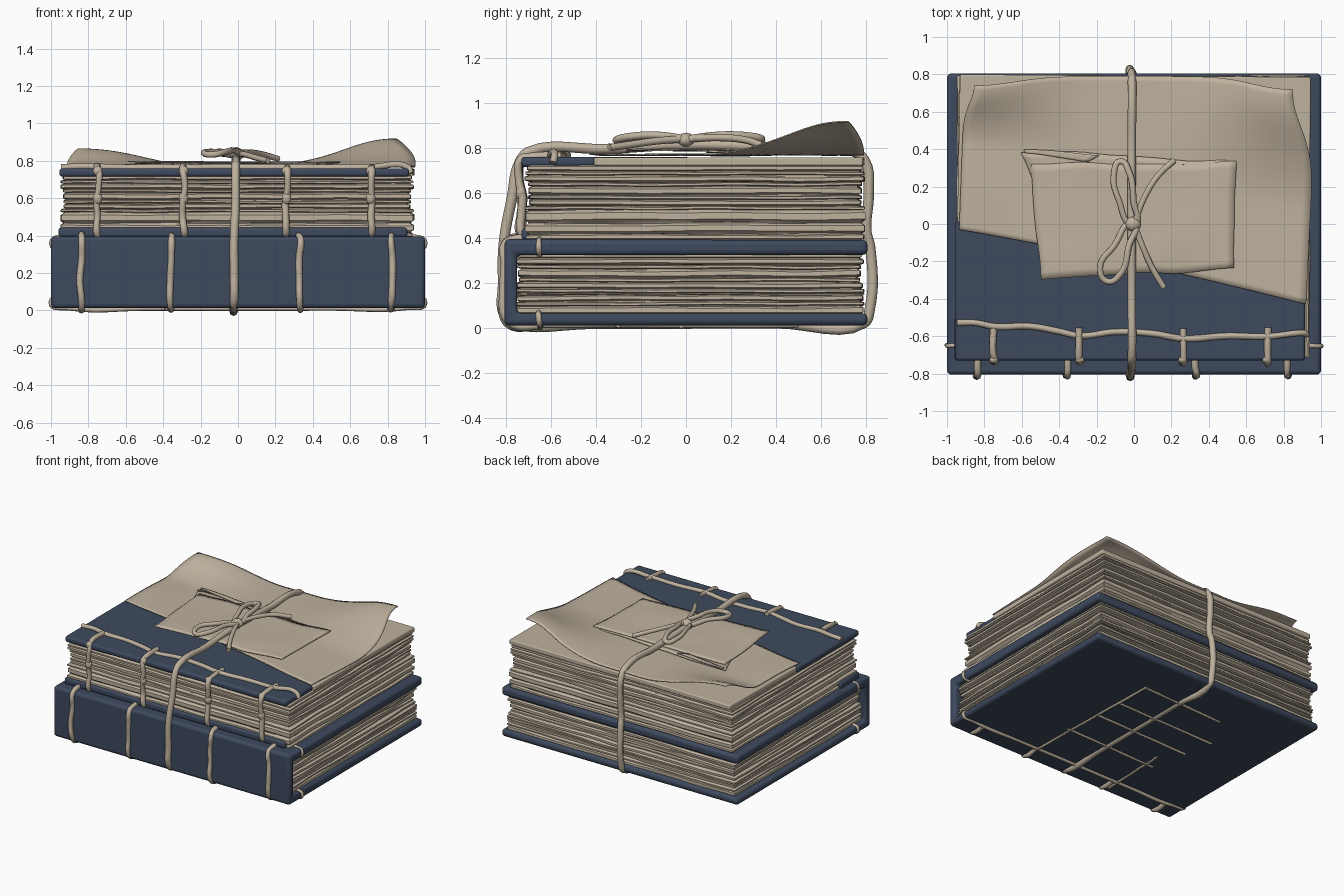
import bpy, bmesh, math, random
from mathutils import Vector, noise

random.seed(4)
if "Cube" in bpy.data.objects:
    bpy.data.objects.remove(bpy.data.objects["Cube"])


def material(name, rgb):
    m = bpy.data.materials.new(name)
    m.use_nodes = True
    m.diffuse_color = (*rgb, 1)
    m.node_tree.nodes["Principled BSDF"].inputs["Base Color"].default_value = (*rgb, 1)
    return m


navy = material("navy cloth", (0.048, 0.068, 0.112))
beige = material("aged paper", (0.52, 0.445, 0.345))


def activate(ob):
    bpy.ops.object.select_all(action="DESELECT")
    ob.select_set(True)
    bpy.context.view_layer.objects.active = ob


def finish(name, bm, mat, bevel=0, thick=0, angle=40):
    bmesh.ops.recalc_face_normals(bm, faces=bm.faces)
    me = bpy.data.meshes.new(name)
    bm.to_mesh(me)
    bm.free()
    me.materials.append(mat)
    ob = bpy.data.objects.new(name, me)
    bpy.context.collection.objects.link(ob)
    activate(ob)
    if thick:
        mod = ob.modifiers.new("thickness", "SOLIDIFY")
        mod.thickness = thick
    if bevel:
        mod = ob.modifiers.new("soft edges", "BEVEL")
        mod.width, mod.segments = bevel, 3
    bpy.ops.object.shade_smooth_by_angle(angle=math.radians(angle))
    return ob


def prism(name, outline, push, mat, bevel):
    """Extrude a closed 3D outline along a vector."""
    bm = bmesh.new()
    face = bm.faces.new([bm.verts.new(p) for p in outline])
    new = bmesh.ops.extrude_face_region(bm, geom=[face])["geom"]
    bmesh.ops.translate(bm, vec=push, verts=[v for v in new if isinstance(v, bmesh.types.BMVert)])
    return finish(name, bm, mat, bevel)


def page_block(name, x0, x1, y0, y1, z0, z1, layers):
    """Loft rings around a rectangle; grooves between layers read as gatherings."""
    n = 20
    corners = [(x0, y0), (x1, y0), (x1, y1), (x0, y1)]
    edge = []
    for (ax, ay), (bx, by) in zip(corners, corners[1:] + corners[:1]):
        edge += [(ax + (bx - ax) * i / n, ay + (by - ay) * i / n) for i in range(n)]
    cx, cy = (x0 + x1) / 2, (y0 + y1) / 2
    bm = bmesh.new()
    rings = []
    scale = (z1 - z0) / sum(layers)
    z = z0
    for k, weight in enumerate(layers):
        t = weight * scale
        inset = random.uniform(0, 0.022)
        for part, groove in ((0.04, 0.016), (0.25, 0), (0.75, 0), (0.96, 0.016)):
            ring = []
            for x, y in edge:
                d = inset + groove + 0.008 * noise.noise(Vector((x * 4, y * 4, k * 3.7)))
                fx, fy = (x - cx) / (x1 - cx), (y - cy) / (y1 - cy)
                wave = 0.006 * noise.noise(Vector((x * 3, y * 3, k * 1.3 + 9)))
                lift = wave if z0 < z + part * t - 0.02 and z + part * t + 0.02 < z1 else 0
                ring.append(bm.verts.new((x - d * fx ** 7, y - d * fy ** 7, z + part * t + lift)))
            rings.append(ring)
        z += t
    for a, b in zip(rings, rings[1:]):
        for i in range(len(a)):
            j = (i + 1) % len(a)
            bm.faces.new((a[i], a[j], b[j], b[i]))
    bm.faces.new(rings[0])
    bm.faces.new(rings[-1])
    return finish(name, bm, beige, angle=35)


def cord(name, pts, r, closed=False, wobble=0.0):
    """Round string through the given points."""
    cu = bpy.data.curves.new(name, "CURVE")
    cu.dimensions = "3D"
    cu.bevel_depth, cu.bevel_resolution, cu.resolution_u = r, 2, 6
    cu.use_fill_caps = True
    sp = cu.splines.new("BEZIER")
    sp.bezier_points.add(len(pts) - 1)
    sp.use_cyclic_u = closed
    for bp, p in zip(sp.bezier_points, pts):
        bp.co = [c + random.uniform(-wobble, wobble) for c in p]
        bp.radius = 1 + random.uniform(-12, 12) * wobble
        bp.handle_left_type = bp.handle_right_type = "AUTO"
    cu.materials.append(beige)
    ob = bpy.data.objects.new(name, cu)
    bpy.context.collection.objects.link(ob)
    activate(ob)
    bpy.ops.object.convert(target="MESH")
    bpy.ops.object.shade_smooth_by_angle(angle=math.radians(60))


def knot(name, loc, size):
    bm = bmesh.new()
    bmesh.ops.create_icosphere(bm, subdivisions=2, radius=1)
    bmesh.ops.scale(bm, vec=size, verts=bm.verts)
    bmesh.ops.translate(bm, vec=loc, verts=bm.verts)
    finish(name, bm, beige, angle=60)


def sheet(name, place, nu, nv, thick=0.006):
    """Thin sheet from a function of u and v."""
    bm = bmesh.new()
    g = [[bm.verts.new(place(i / nu, j / nv)) for j in range(nv + 1)] for i in range(nu + 1)]
    for i in range(nu):
        for j in range(nv):
            bm.faces.new((g[i][j], g[i + 1][j], g[i + 1][j + 1], g[i][j + 1]))
    finish(name, bm, beige, thick=thick)


# Lower book: one wrapped case with the spine at the front, and its pages
case = [(-.805, .012), (.805, .012), (.805, .066), (-.75, .066),
        (-.75, .325), (.805, .325), (.805, .39), (-.805, .395)]
prism("lower_cover", [(-1, y, z) for y, z in case], (2, 0, 0), navy, 0.022)
page_block("lower_pages", -.965, .965, -.76, .79, .06, .33, [4, 2, 3, 1, 2, 3, 2, 4, 2, 3, 2])

# Upper book: exposed gatherings between partial covers
page_block("upper_pages", -.95, .94, -.715, .795, .39, .725, [3, 5, 6, 2, 3, 2, 4, 2, 3, 2, 3])
prism("upper_back_cover", [(-.96, -.73, .392), (.905, -.73, .392), (.905, -.5, .392), (-.96, -.5, .392)],
      (0, 0, .05), navy, 0.015)
prism("upper_front_cover", [(-.955, -.73, .715), (.915, -.73, .715), (.915, -.4, .715), (-.955, .02, .715)],
      (0, 0, .045), navy, 0.016)
prism("upper_end_leaves", [(-.945, .01, .72), (.935, -.41, .72), (.945, .785, .72), (-.93, .8, .72)],
      (0, 0, .038), beige, 0.008)


# Loose sheet with curled rear corners
def smooth(a, b, t):
    t = max(0, min(1, (t - a) / (b - a)))
    return t * t * (3 - 2 * t)


def loose_sheet(u, v):
    front = -.03 - .32 * u - .08 * u * u
    x = -.935 + (1.855 + .06 * v) * u + .03 * v * (1 - u)
    y = front + (.79 - front) * v
    right = smooth(.55, 1, u) * smooth(.4, 1, v)
    left = smooth(.4, 0, u) * smooth(.55, 1, v)
    x += -.13 * right ** 2 + .05 * left ** 2
    y -= .07 * right ** 2 + .05 * left ** 2
    ripple = .008 * noise.noise(Vector((x * 2.5, y * 2.5, 1)))
    return x, y, .772 + ripple + .145 * right + .095 * left


sheet("loose_sheet", loose_sheet, 40, 36)


# Folded letter and the slip under it
def quad_sheet(a, b, c, d, z, rough):
    def place(u, v):
        p = (Vector(a) * (1 - u) + Vector(b) * u) * (1 - v) + (Vector(d) * (1 - u) + Vector(c) * u) * v
        n = noise.noise(Vector((p.x * 4, p.y * 4, z * 50)))
        return p.x + .015 * n, p.y + .02 * n, z + rough * n
    return place


sheet("letter", quad_sheet((-.5, -.3), (.53, -.24), (.54, .325), (-.55, .32), .792, .008), 24, 16)
sheet("under_slip", quad_sheet((-.48, .1), (.5, .1), (.5, .33), (-.6, .39), .785, .004), 20, 8)
sheet("letter_flap", quad_sheet((-.59, .375), (-.25, .33), (-.18, .37), (-.59, .395), .798, .003), 10, 3)

# Tie around both books
tie = [(-.70, .78), (-.35, .795), (0, .812), (.4, .80), (.74, .785), (.795, .74), (.812, .6),
       (.80, .43), (.818, .36), (.815, .08), (.79, .021), (.4, .021), (-.4, .021), (-.77, .021),
       (-.808, .06), (-.812, .2), (-.81, .37), (-.77, .58), (-.735, .74)]
cord("book_tie", [(-.012 - .01 * (z < .4), y, z) for y, z in tie], .023, True, .002)

# Bow: knot, two loops, two loose ends
knot("bow_knot", (-.005, 0, .835), (.045, .04, .032))
cord("bow_loop_rear", [(0, 0, .835), (-.085, .13, .85), (-.105, .27, .845), (-.07, .335, .84),
                       (-.025, .28, .85), (-.005, .12, .855)], .017, True, .003)
cord("bow_loop_front", [(0, 0, .835), (-.11, -.12, .85), (-.18, -.23, .845), (-.14, -.305, .83),
                        (-.07, -.26, .845), (-.03, -.12, .855)], .017, True, .003)
cord("bow_end_rear", [(0, 0, .84), (.06, .15, .845), (.13, .26, .835), (.215, .34, .81)], .016)
cord("bow_end_front", [(0, 0, .84), (.05, -.13, .83), (.1, -.24, .815), (.16, -.34, .80)], .016)

# Sewing cords across the spines
for i, x in enumerate((-.84, -.36, .33, .82)):
    cord(f"lower_sewing_{i}", [(x, -.64, .395), (x, -.77, .397), (x, -.803, .375), (x, -.807, .28),
                               (x, -.807, .16), (x, -.807, .05), (x, -.77, .014), (x, -.65, .014)],
         .018, wobble=.006)
for i, x in enumerate((-.75, -.29, .26, .71)):
    cord(f"upper_sewing_{i}", [(x, -.56, .765), (x, -.69, .765), (x, -.73, .745), (x, -.735, .66),
                               (x, -.728, .58), (x, -.728, .5), (x, -.735, .42), (x, -.71, .395)],
         .018, wobble=.007)
    knot(f"sewing_knot_{i}", (x, -.732, .6), (.026, .022, .035))
    knot(f"sewing_top_knot_{i}", (x, -.725, .745), (.026, .022, .028))

# Long cords along the joints
for name, z0, z1 in (("lower_joint_cord_top", .322, .396), ("lower_joint_cord_bottom", .07, .013)):
    xs = [-.9, -.5, 0, .5, .9]
    ring = [(x, -.65, z1) for x in xs] + [(1.0, -.65, (z0 + z1) / 2)]
    ring += [(x, -.65, z0) for x in reversed(xs)] + [(-1.0, -.65, (z0 + z1) / 2)]
    cord(name, ring, .013, True, .003)
joint = [(-.95, -.525), (-.85, -.53), (-.75, -.55), (-.55, -.545), (-.4, -.575), (-.29, -.6), (-.1, -.575),
         (.1, -.585), (.26, -.61), (.5, -.595), (.71, -.605), (.91, -.585)]
cord("upper_joint_cord", [(x, y, .766) for x, y in joint] + [(.925, -.59, .735)], .017, wobble=.004)

# Crossed cords under the lower book
for i, (ax, ay, bx, by) in enumerate(((.33, -.75, .3, .5), (-.4, -.75, -.38, -.2), (.35, -.3, -.45, -.33),
                                      (.32, -.02, -.5, -.05), (.31, .2, -.55, .18), (.3, .48, -.4, .45))):
    steps = [k / 6 for k in range(7)]
    cord(f"underside_cord_{i}", [(ax + (bx - ax) * t, ay + (by - ay) * t, .013) for t in steps],
         .011, wobble=.002)
